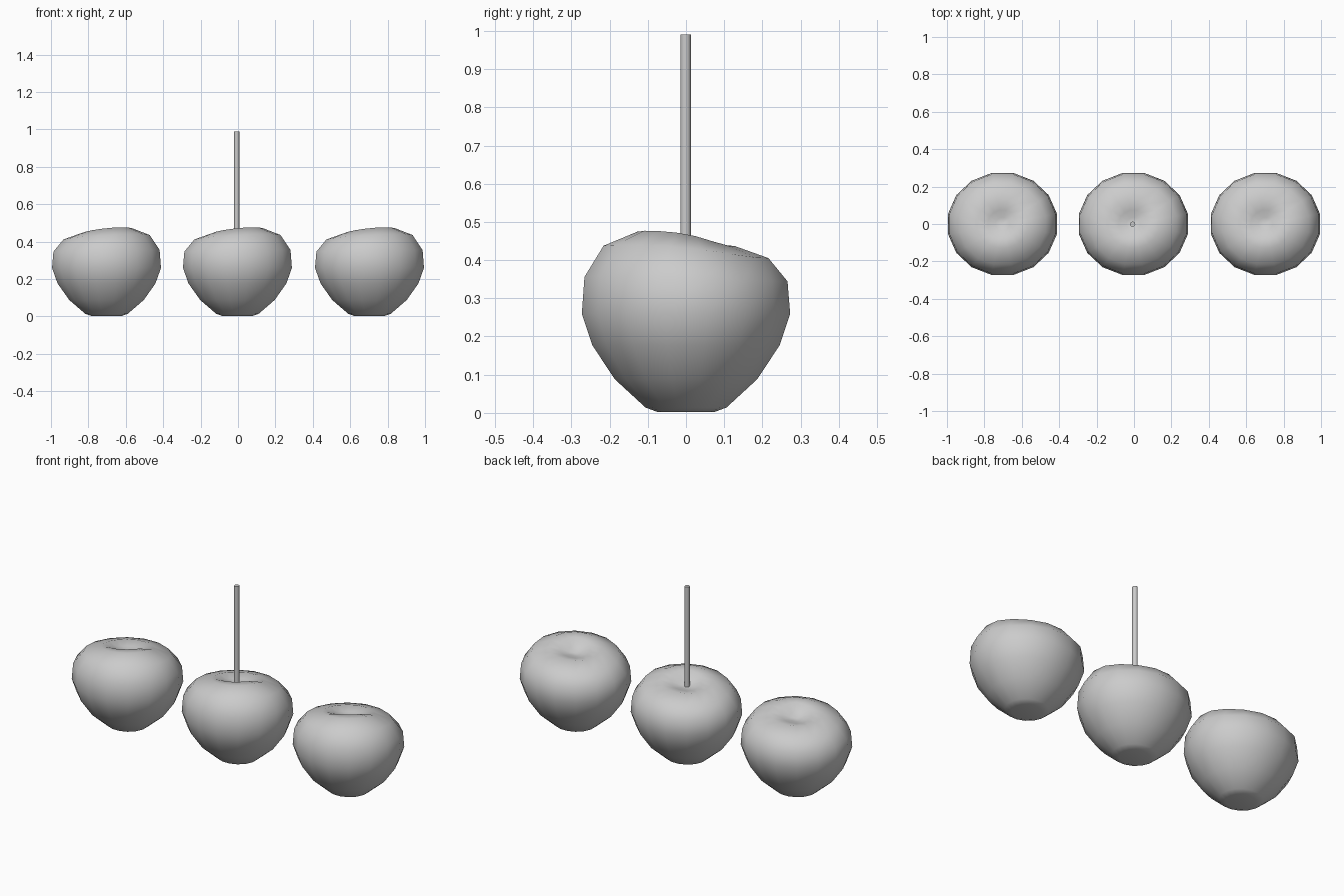
import bpy, bmesh, math

if "Cube" in bpy.data.objects:
    bpy.data.objects.remove(bpy.data.objects["Cube"])

SEG = 16
# fruit profile from bottom to top: radius, height, amount of uneven tilt
PROFILE = [(0.075, 0.002, 0), (0.108, 0.014, 0), (0.19, 0.088, 0),
           (0.25, 0.177, 0), (0.278, 0.26, 0), (0.271, 0.35, 0.007),
           (0.22, 0.421, 0.019), (0.13, 0.455, 0.022),
           (0.075, 0.447, 0.026), (0.035, 0.426, 0.012)]
STRETCH = 1.068   # slightly wider in x than y


def finish(bm, name, angle):
    bmesh.ops.recalc_face_normals(bm, faces=bm.faces)
    me = bpy.data.meshes.new(name)
    bm.to_mesh(me)
    bm.free()
    ob = bpy.data.objects.new(name, me)
    bpy.context.collection.objects.link(ob)
    bpy.ops.object.select_all(action='DESELECT')
    bpy.context.view_layer.objects.active = ob
    ob.select_set(True)
    bpy.ops.object.shade_smooth_by_angle(angle=math.radians(angle))
    return ob


def fruit(name, x):
    bm = bmesh.new()
    rings = []
    for r, z, tilt in PROFILE:
        ring = []
        for i in range(SEG):
            a = 2 * math.pi * (i + 0.5) / SEG
            # high lobe at front right, small groove at back right
            lobe = math.cos(a + math.radians(50))
            groove = max(0, math.cos(a - math.radians(48))) ** 6
            ring.append(bm.verts.new((r * STRETCH * math.cos(a), r * math.sin(a),
                                      z + tilt * (lobe - 0.5 * groove))))
        rings.append(ring)
    for lo, hi in zip(rings, rings[1:]):
        for i in range(SEG):
            j = (i + 1) % SEG
            bm.faces.new((lo[i], lo[j], hi[j], hi[i]))
    # dimples closing both ends
    for ring, z in ((rings[0], 0.012), (rings[-1], 0.415)):
        c = bm.verts.new((0, 0, z))
        for i in range(SEG):
            bm.faces.new((ring[i], ring[(i + 1) % SEG], c))
    ob = finish(bm, name, 80)
    ob.location.x = x


for name, x in (("left_fruit", -0.703), ("middle_fruit", -0.003), ("right_fruit", 0.703)):
    fruit(name, x)

# stem of the middle fruit
bm = bmesh.new()
bmesh.ops.create_cone(bm, cap_ends=True, segments=12, radius1=0.014,
                      radius2=0.014, depth=0.58)
stem = finish(bm, "stem", 40)
stem.location = (-0.007, -0.001, 0.70)
